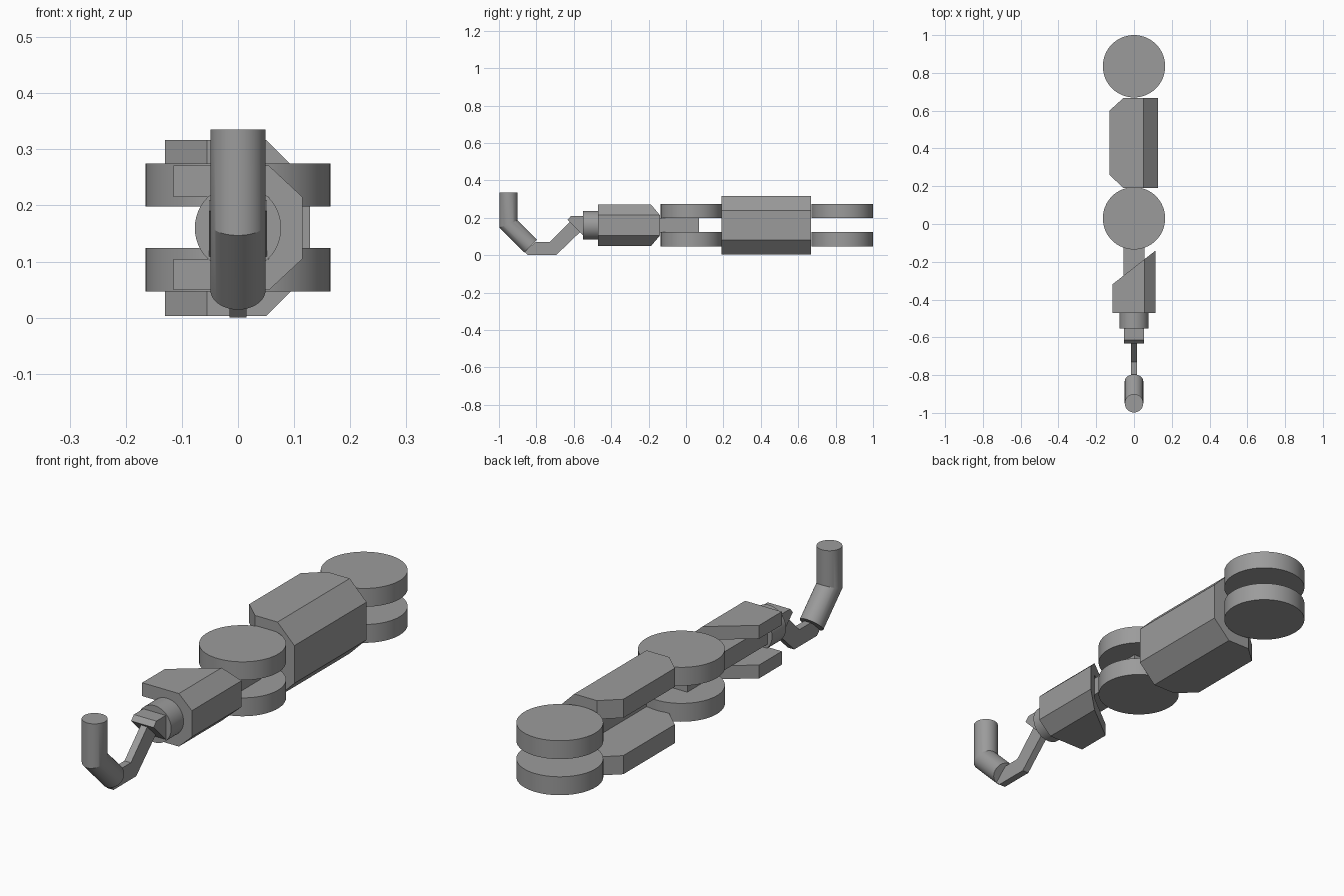
import bpy, bmesh, math
from mathutils import Vector

cube = bpy.data.objects.get("Cube")
if cube:
    bpy.data.objects.remove(cube, do_unlink=True)

grey = bpy.data.materials.new("plain_grey")
grey.use_nodes = True
colour = (0.33, 0.33, 0.33, 1)
grey.diffuse_color = colour
grey.node_tree.nodes["Principled BSDF"].inputs["Base Color"].default_value = colour

MID = 0.16  # height of the arm's centre line


def finish(name, bm, smooth=False):
    bmesh.ops.recalc_face_normals(bm, faces=bm.faces)
    mesh = bpy.data.meshes.new(name)
    bm.to_mesh(mesh)
    bm.free()
    mesh.materials.append(grey)
    obj = bpy.data.objects.new(name, mesh)
    bpy.context.collection.objects.link(obj)
    if smooth:
        bpy.ops.object.select_all(action="DESELECT")
        obj.select_set(True)
        bpy.context.view_layer.objects.active = obj
        bpy.ops.object.shade_smooth_by_angle(angle=math.radians(20))
    return obj


def prism(points, offset):
    """Extrude a flat outline by an offset."""
    bm = bmesh.new()
    face = bm.faces.new([bm.verts.new(p) for p in points])
    ext = bmesh.ops.extrude_face_region(bm, geom=[face], use_keep_orig=True)
    verts = [v for v in ext["geom"] if isinstance(v, bmesh.types.BMVert)]
    bmesh.ops.translate(bm, verts=verts, vec=offset)
    return bm


def tube(name, rings, count=48):
    """Skin rings given as (centre, offset in the y-z plane, half width)."""
    bm = bmesh.new()
    loops = []
    for centre, off, r in rings:
        loop = []
        for i in range(count):
            a = math.tau * i / count
            p = Vector(centre) + Vector((r * math.cos(a), 0, 0)) + Vector(off) * math.sin(a)
            loop.append(bm.verts.new(p))
        loops.append(loop)
    for a, b in zip(loops, loops[1:]):
        for i in range(count):
            j = (i + 1) % count
            bm.faces.new((a[i], a[j], b[j], b[i]))
    bm.faces.new(loops[0])
    bm.faces.new(loops[-1])
    return finish(name, bm, True)


def channel(name, left, inner, right, half, lip, y0, y1, cuts):
    """C-shaped shell, open towards -x, with bevelled outer edges and trimmed ends."""
    upper = [(left, lip), (left, half), (inner, half), (right, lip)]
    lower = [(x, -z) for x, z in reversed(upper)]
    outline = upper + lower + [(inner, -lip), (inner, lip)]
    bm = prism([(x, y0, MID + z) for x, z in outline], (0, y1 - y0, 0))
    for a, b in cuts:
        # keep the material on the right of the line a -> b, seen from above
        normal = Vector((a[1] - b[1], b[0] - a[0], 0))
        geom = bm.verts[:] + bm.edges[:] + bm.faces[:]
        bmesh.ops.bisect_plane(bm, geom=geom, dist=1e-5, plane_co=(a[0], a[1], 0),
                               plane_no=normal, clear_outer=True)
        bmesh.ops.holes_fill(bm, edges=[e for e in bm.edges if e.is_boundary])
    return finish(name, bm)


# Paired joint discs at shoulder and elbow
for joint, y in (("shoulder", 0.835), ("elbow", 0.03)):
    for level, z in (("lower", 0.047), ("upper", 0.198)):
        r = 0.165
        tube(f"{joint}_{level}_disc",
             [((0, y, z), (0, r, 0), r), ((0, y, z + 0.077), (0, r, 0), r)], 64)

# Upper arm and forearm shells
channel("upper_arm_shell", -0.13, 0.05, 0.128, 0.157, 0.079, 0.19, 0.668,
        [((-0.13, 0.6), (-0.055, 0.668)), ((-0.055, 0.19), (-0.13, 0.26))])
channel("forearm_shell", -0.115, 0.055, 0.115, 0.111, 0.055, -0.47, -0.1,
        [((-0.115, -0.32), (0.115, -0.14))])

# Bar running from the elbow through the forearm
bar = [(-0.055, -0.47), (0.055, -0.47), (0.055, 0.07), (-0.055, 0.07)]
finish("forearm_bar", prism([(x, y, 0.122) for x, y in bar], (0, 0, 0.077)))

# Wrist collar
tube("wrist_collar", [((0, -0.552, MID), (0, 0, 0.077), 0.077),
                      ((0, -0.46, MID), (0, 0, 0.077), 0.077)])

# Wedge block at the wrist
wedge = [(-0.54, 0.21), (-0.615, 0.21), (-0.633, 0.19), (-0.55, 0.107), (-0.54, 0.107)]
finish("wrist_wedge", prism([(-0.052, y, z) for y, z in wedge], (0.104, 0, 0)))

# Thin bent link
link = [(-0.56, 0.13), (-0.695, 0), (-0.845, 0), (-0.865, 0.02), (-0.805, 0.07),
        (-0.73, 0.07), (-0.62, 0.18)]
finish("bent_link", prism([(-0.015, y, z) for y, z in link], (0.03, 0, 0)))

# Round handle with a mitred bend
r = 0.049
u1 = Vector((0, 1, 0))
u2 = Vector((0, 1, 1)).normalized()
mitre = (u1 + u2) / (1 + u1.dot(u2))
tube("bent_handle", [((0, -0.949, 0.335), u1 * r, r),
                     ((0, -0.949, 0.167), mitre * r, r),
                     ((0, -0.831, 0.049), u2 * r, r)])
